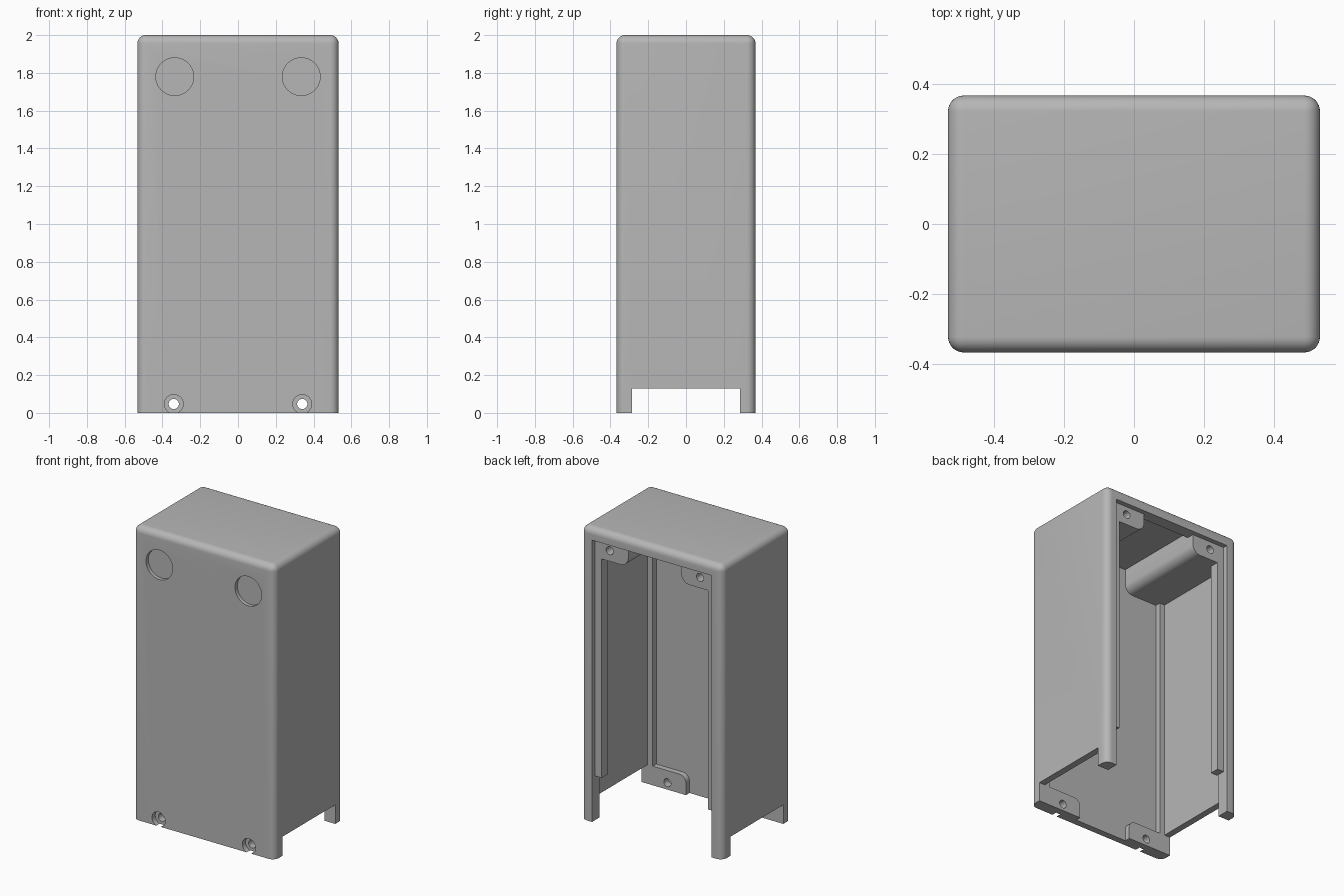
import bpy, bmesh, math
from mathutils import Matrix, Vector

cube = bpy.data.objects.get("Cube")
if cube:
    bpy.data.objects.remove(cube, do_unlink=True)

# Overall sizes
W, D, H = 0.533, 0.368, 2.0      # half width, half depth, height
WALL, POST = 0.045, 0.083        # panel thickness, corner post size
IN_X, IN_Y = W - WALL, D - WALL  # inside of the panels
PX, PY = W - POST, D - POST      # inside of the corner posts
RECESS = 0.335                   # plane the missing cover rests on
HOLE_X = 0.34

grey = bpy.data.materials.new("plain_grey")
grey.use_nodes = True
grey.diffuse_color = (0.47, 0.47, 0.47, 1)
grey.node_tree.nodes["Principled BSDF"].inputs["Base Color"].default_value = grey.diffuse_color


def finish(name, bm):
    bmesh.ops.recalc_face_normals(bm, faces=bm.faces)
    mesh = bpy.data.meshes.new(name)
    bm.to_mesh(mesh)
    bm.free()
    mesh.materials.append(grey)
    ob = bpy.data.objects.new(name, mesh)
    bpy.context.collection.objects.link(ob)
    return ob


def box_mesh(lo, hi):
    bm = bmesh.new()
    lo, hi = Vector(lo), Vector(hi)
    size = Matrix.Diagonal((hi - lo).to_4d())
    bmesh.ops.create_cube(bm, size=1, matrix=Matrix.Translation((lo + hi) / 2) @ size)
    return bm


def box(name, lo, hi):
    return finish(name, box_mesh(lo, hi))


def drill(x, z, radius, y0, y1):
    bm = bmesh.new()
    place = Matrix.Translation((x, (y0 + y1) / 2, z)) @ Matrix.Rotation(math.pi / 2, 4, "X")
    bmesh.ops.create_cone(bm, cap_ends=True, segments=40, radius1=radius, radius2=radius,
                          depth=y1 - y0, matrix=place)
    return finish("drill", bm)


def cut(target, cutter):
    mod = target.modifiers.new("cut", "BOOLEAN")
    mod.operation, mod.solver, mod.object = "DIFFERENCE", "EXACT", cutter
    bpy.context.view_layer.objects.active = target
    bpy.ops.object.modifier_apply(modifier=mod.name)
    bpy.data.objects.remove(cutter, do_unlink=True)


def boss(name, side, z_wall, z_free, y0, y1, radius):
    """Block against the side panel with its free inner corner rounded."""
    x_in, up = 0.2, math.copysign(1, z_free - z_wall)
    pts = [(IN_X, z_free), (IN_X, z_wall), (x_in, z_wall)]
    for i in range(9):
        a = i / 8 * math.pi / 2
        pts.append((x_in + radius * (1 - math.cos(a)), z_free - up * radius * (1 - math.sin(a))))
    bm = bmesh.new()
    face = bm.faces.new([bm.verts.new((side * x, y0, z)) for x, z in pts])
    ext = bmesh.ops.extrude_face_region(bm, geom=[face])["geom"]
    bmesh.ops.translate(bm, vec=(0, y1 - y0, 0),
                        verts=[v for v in ext if isinstance(v, bmesh.types.BMVert)])
    return finish(name, bm)


# Outer shell, rounded everywhere but at the foot
bm = box_mesh((-W, -D, 0), (W, D, H))
round_edges = [e for e in bm.edges if max(v.co.z for v in e.verts) > 1]
bmesh.ops.bevel(bm, geom=round_edges, offset=0.045, segments=8, profile=0.5, affect="EDGES")
shell = finish("shell", bm)

# Hollow inside, cover opening at the back, cable notch through both sides
cut(shell, box("cavity", (-IN_X, -IN_Y, -0.1), (IN_X, PY, H - WALL)))
cut(shell, box("opening", (-PX, 0, -0.1), (PX, 0.5, H - POST)))
cut(shell, box("notch", (-0.7, -PY, -0.1), (0.7, PY, 0.13)))

parts = [shell]
for side, label in ((1, "left"), (-1, "right")):
    x = side * HOLE_X

    # Front corner post and cover ledge
    parts.append(box(f"{label}_front_post", (min(side * PX, side * IN_X), -IN_Y, 0),
                     (max(side * PX, side * IN_X), -PY, H - WALL)))
    parts.append(box(f"{label}_cover_ledge", (min(side * 0.4, side * PX), 0.27, 0.3),
                     (max(side * 0.4, side * PX), RECESS, 1.8)))

    # Screw blocks: shallow at the foot, full depth under the top
    foot = boss(f"{label}_foot_boss", side, 0, 0.13, -IN_Y, -PY, 0.05)
    block = boss(f"{label}_top_block", side, H - WALL, 1.79, -IN_Y, RECESS, 0.06)
    parts += [foot, block]

    # Round front recess, countersunk foot holes, blind top holes
    cut(shell, drill(x * 0.985, 1.78, 0.1, -0.5, -D + 0.025))
    cut(shell, drill(x, 0.047, 0.05, -0.5, -D + 0.035))
    cut(shell, drill(x, 0.047, 0.027, -0.5, -0.3))
    cut(foot, drill(x, 0.047, 0.027, -0.4, -0.2))
    cut(block, drill(x, 1.862, 0.027, RECESS - 0.15, 0.5))

# Smooth shading with sharp edges kept
bpy.ops.object.select_all(action="DESELECT")
for ob in parts:
    ob.select_set(True)
bpy.context.view_layer.objects.active = shell
bpy.ops.object.shade_smooth_by_angle(angle=math.radians(30))
